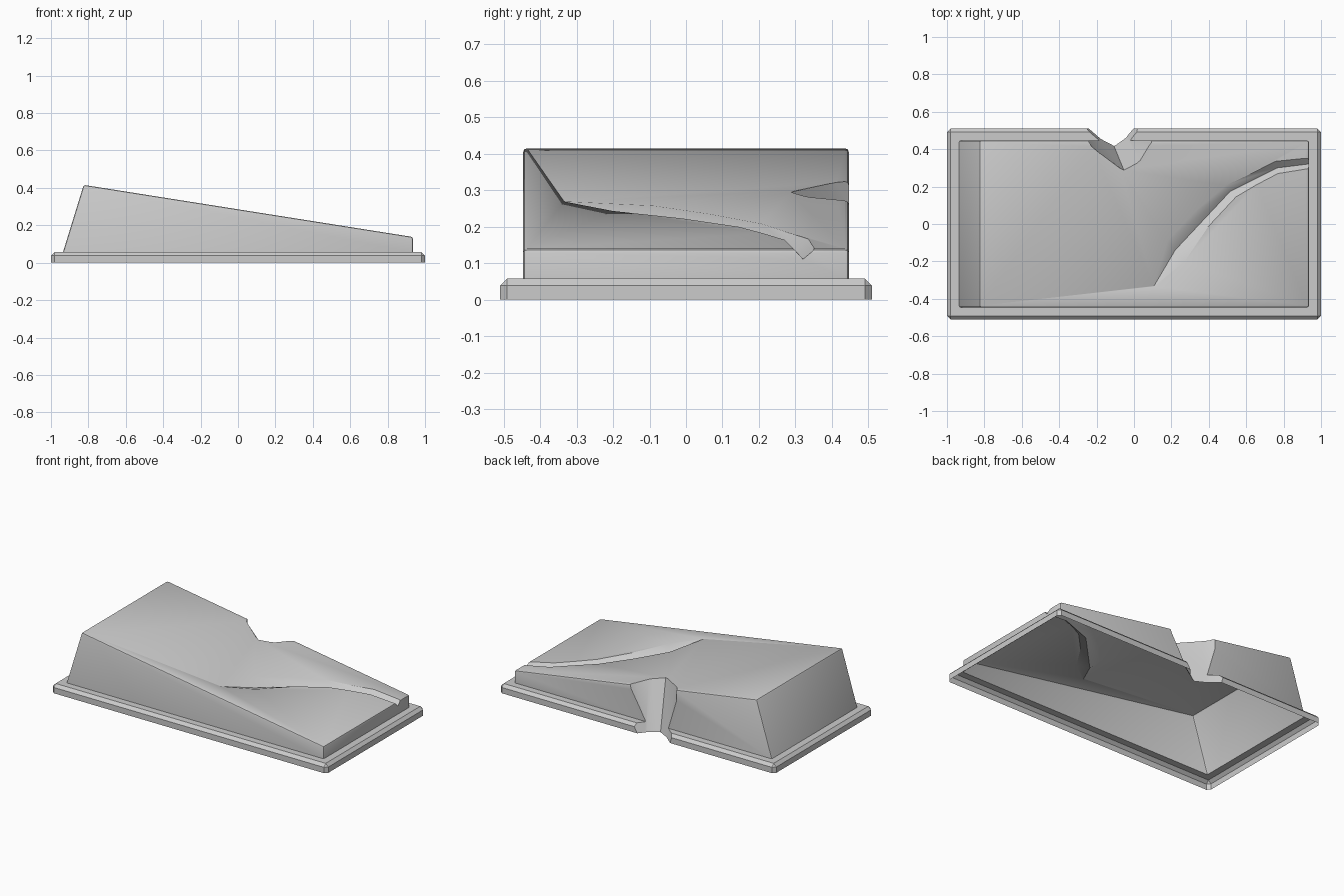
import bpy, bmesh, math
from mathutils import Vector

if "Cube" in bpy.data.objects:
    bpy.data.objects.remove(bpy.data.objects["Cube"])


def make_object(name, bm):
    bmesh.ops.recalc_face_normals(bm, faces=bm.faces)
    me = bpy.data.meshes.new(name)
    bm.to_mesh(me)
    bm.free()
    ob = bpy.data.objects.new(name, me)
    bpy.context.collection.objects.link(ob)
    return ob


def loft(name, sections):
    """Closed solid through rings with equal point counts."""
    bm = bmesh.new()
    rings = [[bm.verts.new(p) for p in s] for s in sections]
    n = len(rings[0])
    for a, b in zip(rings, rings[1:]):
        for i in range(n):
            j = (i + 1) % n
            bm.faces.new((a[i], a[j], b[j], b[i]))
    bm.faces.new(rings[0])
    bm.faces.new(rings[-1])
    bmesh.ops.remove_doubles(bm, verts=bm.verts, dist=1e-5)
    return make_object(name, bm)


def combine(target, other, operation):
    mod = target.modifiers.new(operation, 'BOOLEAN')
    mod.operation = operation
    mod.solver = 'EXACT'
    mod.object = other
    bpy.context.view_layer.objects.active = target
    bpy.ops.object.modifier_apply(modifier=mod.name)
    bpy.data.objects.remove(other)


def slope_z(x):
    return 0.415 - (x + 0.825) * 0.1576


# Plinth with chamfered top and corners
bm = bmesh.new()
bmesh.ops.create_cube(bm, size=1)
for v in bm.verts:
    v.co = (v.co.x * 2, v.co.y * 1.02, (v.co.z + 0.5) * 0.057)
edges = [e for e in bm.edges if max(v.co.z for v in e.verts) > 0.01]
bmesh.ops.bevel(bm, geom=edges, offset=0.019, segments=1, affect='EDGES')
stone = make_object("sloped_stone_block", bm)

# Wedge body: side profile swept across y, softly bevelled
profile = [(-0.947, 0.02), (-0.825, 0.416), (0.935, slope_z(0.935)), (0.935, 0.02)]
body = loft("wedge_body", [[(x, y, z) for x, z in profile] for y in (-0.446, 0.446)])
bev = body.modifiers.new("soft_edges", 'BEVEL')
bev.width = 0.01
bev.segments = 2
bpy.context.view_layer.objects.active = body
bpy.ops.object.modifier_apply(modifier=bev.name)
combine(stone, body, 'UNION')

# Chipped notch in the back edge, flaring upward
low = [(-0.33, 0.60), (-0.19, 0.455), (-0.10, 0.40), (-0.03, 0.445), (0.02, 0.51), (0.09, 0.60)]
high = [(-0.33, 0.60), (-0.19, 0.39), (-0.055, 0.29), (0.035, 0.335), (0.10, 0.43), (0.15, 0.60)]


def notch_ring(z):
    t = (z - 0.04) / 0.25
    return [Vector((*a, 0)).lerp(Vector((*b, 0)), t) + Vector((0, 0, z))
            for a, b in zip(low, high)]


combine(stone, loft("notch_cutter", [notch_ring(z) for z in (-0.05, 0.45)]), 'DIFFERENCE')

# V-shaped crack: upper edge, valley, lower edge, depth
crack = [
    ((0.105, -0.335), (0.105, -0.335), (0.105, -0.335), 0.0),
    ((0.18, -0.09), (0.22, -0.14), (0.27, -0.20), 0.035),
    ((0.49, 0.205), (0.515, 0.175), (0.545, 0.145), 0.035),
    ((0.755, 0.335), (0.765, 0.30), (0.77, 0.27), 0.03),
    ((1.05, 0.35), (1.05, 0.335), (1.05, 0.312), 0.025),
]
sections = []
for upper, valley, lower, depth in crack:
    v = Vector((*valley, slope_z(valley[0]) - depth))
    u = Vector((*upper, slope_z(upper[0])))
    w = Vector((*lower, slope_z(lower[0])))
    sections.append([v + (u - v) * 2, v, v + (w - v) * 2])

bm = bmesh.new()
tip = bm.verts.new(sections[0][1])
rings = [[bm.verts.new(p) for p in s] for s in sections[1:]]
for i in range(3):
    j = (i + 1) % 3
    bm.faces.new((tip, rings[0][i], rings[0][j]))
    for a, b in zip(rings, rings[1:]):
        bm.faces.new((a[i], a[j], b[j], b[i]))
bm.faces.new(rings[-1])
combine(stone, make_object("crack_cutter", bm), 'DIFFERENCE')

# Open, hollow underside
bm = bmesh.new()
bm.from_mesh(stone.data)
bottom = [f for f in bm.faces if all(v.co.z < 0.001 for v in f.verts)]
bmesh.ops.delete(bm, geom=bottom, context='FACES')
bm.to_mesh(stone.data)
bm.free()

bpy.ops.object.select_all(action='DESELECT')
stone.select_set(True)
bpy.context.view_layer.objects.active = stone
bpy.ops.object.shade_smooth_by_angle(angle=math.radians(35))
